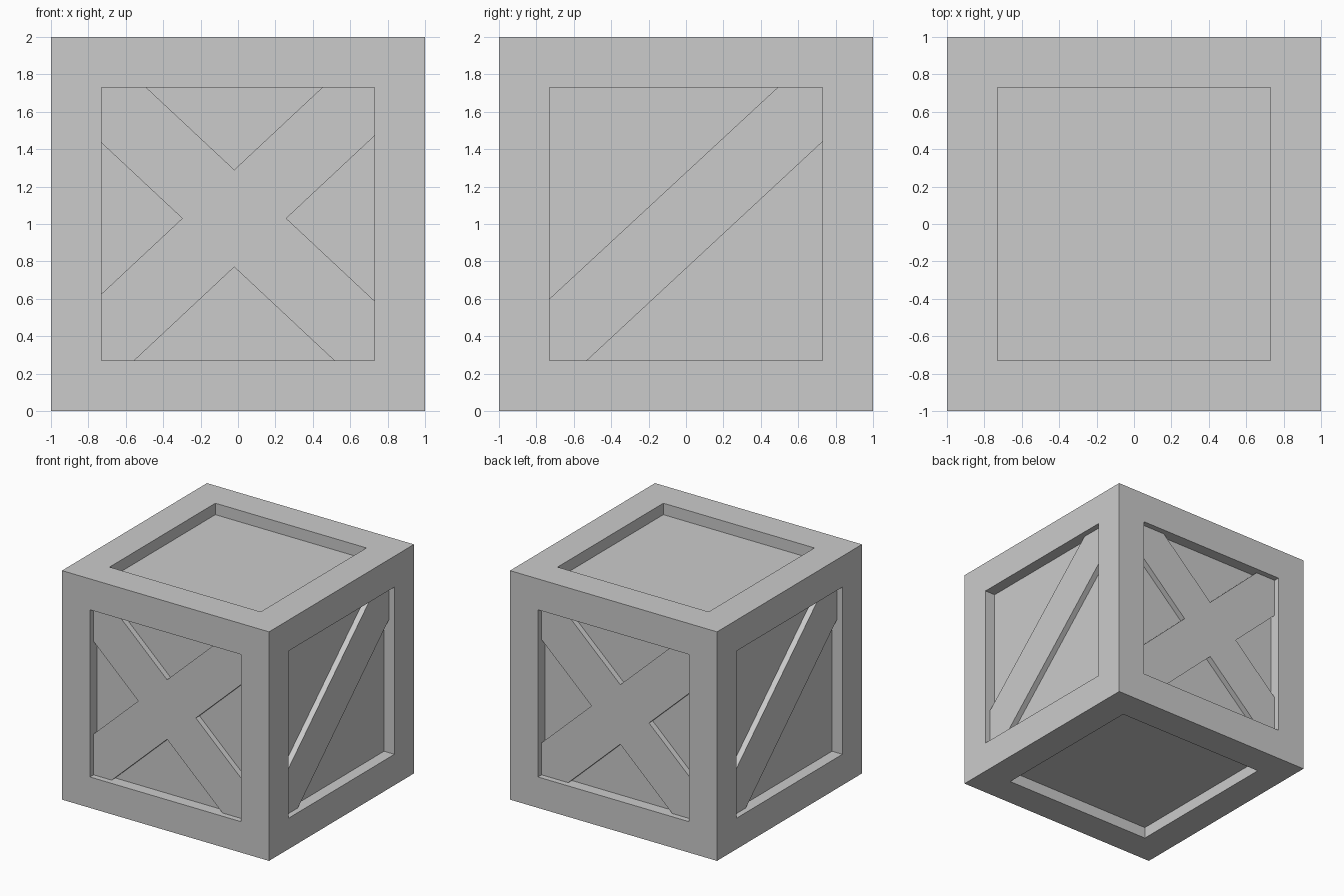
import bpy, bmesh
from math import radians
from mathutils import Matrix

if "Cube" in bpy.data.objects:
    bpy.data.objects.remove(bpy.data.objects["Cube"])

HALF, RIM = 1.0, 0.73        # half size of crate, half size of recessed opening
DEPTH, BRACE = 0.10, 0.05    # panel recess depth, brace recess depth
SLOPE, RISE = 0.935, 0.26    # brace slope and half height measured vertically
LOW, HIGH = HALF - RIM, HALF + RIM


def make_object(name, bm):
    bmesh.ops.recalc_face_normals(bm, faces=bm.faces)
    mesh = bpy.data.meshes.new(name)
    bm.to_mesh(mesh)
    bm.free()
    obj = bpy.data.objects.new(name, mesh)
    bpy.context.collection.objects.link(obj)
    return obj


def brace(name, outline, matrix):
    """Prism from an outline of (across, up), lying in the front recess, then placed."""
    bm = bmesh.new()
    face = bm.faces.new([bm.verts.new((u, BRACE - HALF, v)) for u, v in outline])
    ext = bmesh.ops.extrude_face_region(bm, geom=[face], use_keep_orig=True)
    verts = [g for g in ext["geom"] if isinstance(g, bmesh.types.BMVert)]
    bmesh.ops.translate(bm, verts=verts, vec=(0, DEPTH - BRACE, 0))
    bm.transform(matrix)
    return make_object(name, bm)


def cross(cx, cz):
    """Outline of an X centred on (cx, cz), its arms filling the recess corners."""
    run = RISE / SLOPE

    def edge_x(z, side):      # where an upper or lower notch meets the opening
        return cx + side * (abs(z - cz) - RISE) / SLOPE

    def edge_z(x, side):      # where a left or right notch meets the opening
        return cz + side * (abs(x - cx) - run) * SLOPE

    return [
        (cx, cz + RISE), (edge_x(HIGH, 1), HIGH), (RIM, HIGH), (RIM, edge_z(RIM, 1)),
        (cx + run, cz), (RIM, edge_z(RIM, -1)), (RIM, LOW), (edge_x(LOW, 1), LOW),
        (cx, cz - RISE), (edge_x(LOW, -1), LOW), (-RIM, LOW), (-RIM, edge_z(-RIM, -1)),
        (cx - run, cz), (-RIM, edge_z(-RIM, 1)), (-RIM, HIGH), (edge_x(HIGH, -1), HIGH),
    ]


# Crate body: cube with a square recess in every side
bm = bmesh.new()
bmesh.ops.create_cube(bm, size=2 * HALF, matrix=Matrix.Translation((0, 0, HALF)))
sides = bm.faces[:]
bmesh.ops.inset_individual(bm, faces=sides, thickness=HALF - RIM, use_even_offset=True)
for panel in bmesh.ops.extrude_discrete_faces(bm, faces=sides)["faces"]:
    panel.normal_update()
    bmesh.ops.translate(bm, verts=panel.verts[:], vec=-panel.normal * DEPTH)
make_object("crate_body", bm)

# Cross braces on front and back
brace("front_cross_brace", cross(-0.02, 1.03), Matrix.Identity(4))
brace("back_cross_brace", cross(0.03, 1.0), Matrix.Rotation(radians(180), 4, 'Z'))

# Diagonal braces on right and left
diagonal = [(-RIM, LOW), (-0.53, LOW), (RIM, 1.44), (RIM, HIGH), (0.49, HIGH), (-RIM, 0.60)]
for name, angle in (("right_diagonal_brace", 90), ("left_diagonal_brace", -90)):
    brace(name, diagonal, Matrix.Rotation(radians(angle), 4, 'Z'))
